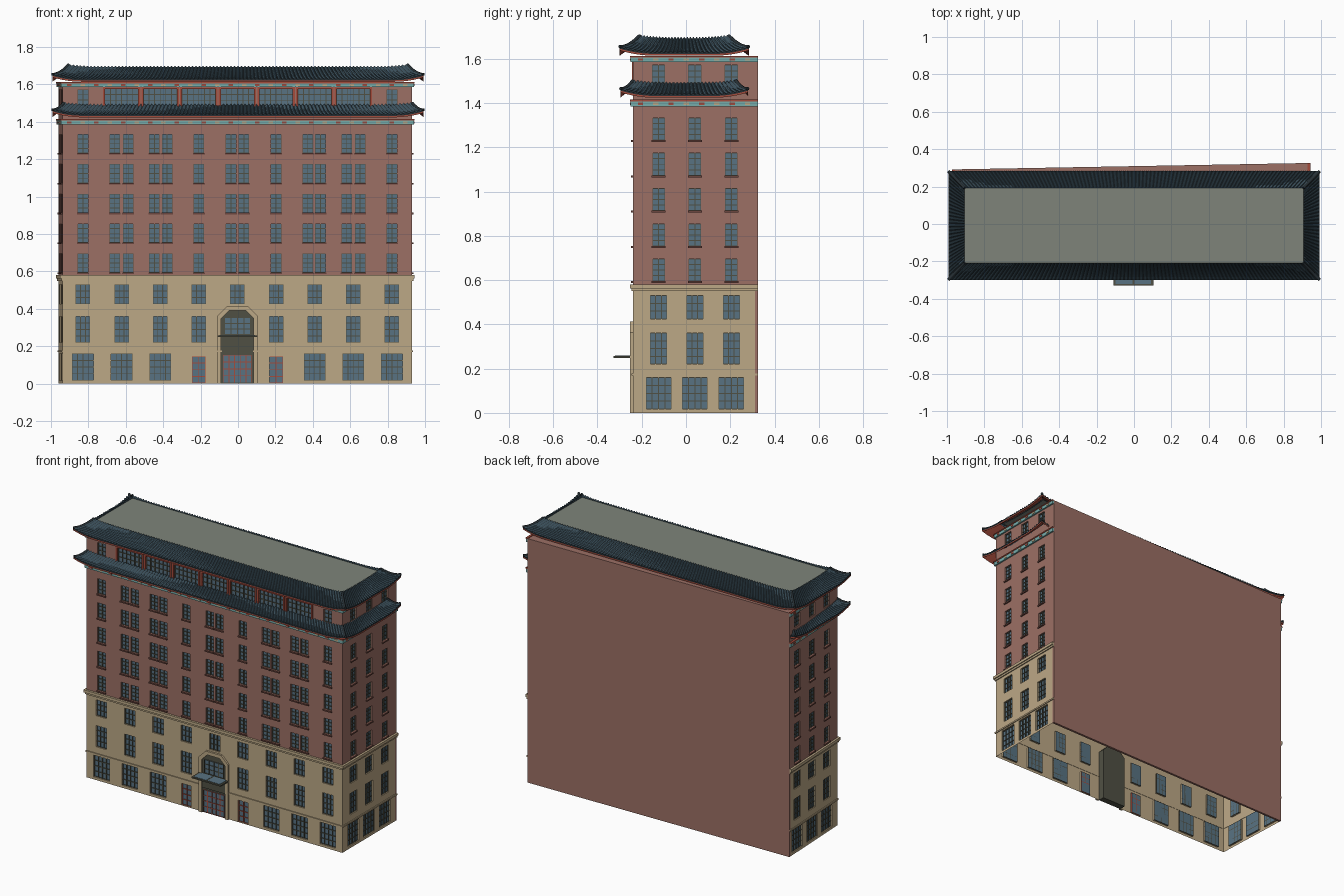
import bpy, bmesh
from mathutils import Vector

cube = bpy.data.objects.get("Cube")
if cube:
    bpy.data.objects.remove(cube)


def material(name, rgb):
    lin = [((c / 255 + 0.055) / 1.055) ** 2.4 for c in rgb] + [1]
    m = bpy.data.materials.new(name)
    m.use_nodes = True
    m.diffuse_color = lin
    m.node_tree.nodes["Principled BSDF"].inputs["Base Color"].default_value = lin
    return m


BRICK = material("brick", (156, 112, 101))
STONE = material("sandstone", (188, 168, 134))
GLASS = material("window_glass", (88, 114, 130))
BAR = material("olive_metal", (80, 80, 68))
RED = material("rust_red", (165, 76, 60))
TEAL = material("teal_paint", (118, 172, 170))
SLATE = material("roof_slate", (60, 82, 94))
DARK = material("roof_shadow", (38, 47, 52))
DECK = material("roof_deck", (126, 132, 122))
SILL = material("dark_brick", (108, 70, 62))

# Parts collect geometry and become objects at the end
parts = {}


def part(name, *mats):
    if name not in parts:
        parts[name] = (bmesh.new(), mats)
    return parts[name][0]


def face(bm, pts, mat=0):
    f = bm.faces.new([bm.verts.new(p) for p in pts])
    f.material_index = mat


def prism(bm, low, high):
    """Closed solid between two matching loops of points."""
    a = [bm.verts.new(p) for p in low]
    b = [bm.verts.new(p) for p in high]
    bm.faces.new(a[::-1])
    bm.faces.new(b)
    for i in range(len(a)):
        j = (i + 1) % len(a)
        bm.faces.new((a[i], a[j], b[j], b[i]))


class Wall:
    """Flat wall addressed by run u, height z and outward depth d."""

    def __init__(self, origin, run, out, u0, u1):
        self.o, self.r, self.n = Vector(origin), Vector(run), Vector(out)
        self.u0, self.u1 = u0, u1

    def at(self, u, z, d=0.0):
        return self.o + self.r * u + self.n * d + Vector((0, 0, z))

    def quad(self, bm, u0, u1, z0, z1, d=0.0):
        face(bm, [self.at(u, z, d) for u, z in ((u0, z0), (u1, z0), (u1, z1), (u0, z1))])

    def box(self, bm, u0, u1, z0, z1, d0, d1):
        loops = [[self.at(u, z, d) for u, z in ((u0, z0), (u1, z0), (u1, z1), (u0, z1))]
                 for d in (d0, d1)]
        prism(bm, *loops)

    def bars(self, bm, u0, u1, z0, z1, cols, rows, d=-0.012, w=0.0022):
        for i in range(cols + 1):
            u = u0 + (u1 - u0) * i / cols
            self.box(bm, max(u0, u - w), min(u1, u + w), z0, z1, d, d + 0.006)
        for i in range(rows + 1):
            z = z0 + (z1 - z0) * i / rows
            self.box(bm, u0, u1, max(z0, z - w), min(z1, z + w), d, d + 0.005)

    def band(self, bm, z0, z1, windows, depth=0.012):
        """One storey: wall strip with recessed windows (u, width, low, high, cols, rows, bar part)."""
        glass, u = part("window_glass", GLASS), self.u0
        for c, w, lo, hi, cols, rows, bar in sorted(windows):
            a, b = c - w / 2, c + w / 2
            self.quad(bm, u, a, z0, z1)
            self.quad(bm, a, b, z0, lo)
            self.quad(bm, a, b, hi, z1)
            self.quad(glass, a, b, lo, hi, -depth)
            corners = [(a, lo), (b, lo), (b, hi), (a, hi)]
            for p, q in zip(corners, corners[1:] + corners[:1]):
                face(bm, [self.at(*p), self.at(*q), self.at(*q, -depth), self.at(*p, -depth)])
            self.bars(bar, a, b, lo, hi, cols, rows)
            u = b
        self.quad(bm, u, self.u1, z0, z1)


front = Wall((0, -0.24, 0), (1, 0, 0), (0, -1, 0), -0.937, 0.93)
right = Wall((0.93, 0, 0), (0, 1, 0), (1, 0, 0), -0.24, 0.312)
left = Wall((-0.947, 0, 0), (0.043, -1, 0), (-1, 0, 0), -0.28, 0.24)

bars, red_bars = part("window_bars", BAR), part("red_bars", RED)
brick, stone = part("brick_walls", BRICK), part("stone_base_walls", STONE)
sills = part("window_sills", SILL)

MID, STEP = -0.003, 0.2065
bays = [MID + STEP * i for i in range(-4, 5)]
side_cols = {right: (-0.124, 0.04, 0.205), left: (-0.205, -0.04, 0.124)}
pairs = [MID + s * c for s in (-1, 1) for c in (0.0345, 0.41 - 0.034, 0.41 + 0.034,
                                                0.62 - 0.036, 0.62 + 0.036)]
singles = [bays[0], bays[3], bays[5], bays[8]]

for wall in (front, right, left):
    is_front = wall is front
    cols = bays if is_front else side_cols[wall]
    # Stone storeys
    ground = [(c, 0.115, 0.017, 0.16, 4, 4, bars) for c in cols
              if not is_front or abs(c - MID) > 0.3]
    if is_front:
        ground += [(bays[i], 0.072, 0.003, 0.145, 2, 4, red_bars) for i in (3, 5)]
    wall.band(stone, 0, 0.19, ground)
    wall.band(stone, 0.19, 0.39, [(c, 0.077, 0.22, 0.36, 3, 4, bars) for c in cols
                                  if not is_front or c != bays[4]])
    wall.band(stone, 0.39, 0.57, [(c, 0.077, 0.425, 0.53, 3, 3, bars) for c in cols])
    # Brick storeys
    cols = pairs + singles if is_front else cols
    edges = [0.57] + [0.725 + 0.16 * i for i in range(4)] + [1.385]
    for i in range(5):
        lo = 0.595 + 0.1595 * i
        wall.band(brick, edges[i], edges[i + 1],
                  [(c, 0.056, lo, lo + 0.1, 2, 4, bars) for c in cols])
        for c in cols:
            wall.box(sills, c - 0.032, c + 0.032, lo - 0.009, lo, -0.002, 0.008)
    # Top storey between the roofs
    if is_front:
        top = [(c, 0.18, 1.48, 1.578, 6, 3, bars) for c in bays[1:-1]]
        top += [(c, 0.058, 1.49, 1.572, 2, 3, bars) for c in (bays[0], bays[-1])]
        frame = part("red_window_frames", RED)
        for c in bays[1:-1]:
            for s in (-1, 1):
                u = c + s * 0.0945
                wall.box(frame, u - 0.0055, u + 0.0055, 1.47, 1.585, -0.004, 0.005)
            wall.box(frame, c - 0.095, c + 0.095, 1.576, 1.584, -0.004, 0.005)
    else:
        top = [(c, 0.06, 1.49, 1.572, 2, 3, bars) for c in cols]
    wall.band(brick, 1.385, 1.61, top)
    # Painted ornaments along the frieze bands
    n = 26 if is_front else 8
    for z in (1.392, 1.592):
        for i in range(n):
            u = wall.u0 + (wall.u1 - wall.u0) * (i + 0.5) / n
            plate = part("frieze_ornament_stone", STONE) if i % 2 else part("frieze_ornament_red", RED)
            wall.box(plate, u - 0.012, u + 0.012, z, z + 0.01, 0, 0.0125)

# Back wall and cap under the roof
plan = [(-0.959, 0.278), (0.93, 0.311), (0.93, 0.326), (-0.96, 0.292)]
prism(part("back_wall", BRICK), [(x, y, 0) for x, y in plan], [(x, y, 1.61) for x, y in plan])
outline = [(-0.937, -0.24), (0.93, -0.24), (0.93, 0.312), (-0.959, 0.28)]
face(part("wall_cap", BRICK), [(x, y, 1.609) for x, y in outline])


# Horizontal courses wrapping front and sides
def course(name, mat, z0, z1, out):
    bm = part(name, mat)
    front.box(bm, front.u0 - out, front.u1 + out, z0, z1, -0.002, out)
    right.box(bm, right.u0 - out / 2, 0.325, z0, z1, -0.002, out)
    left.box(bm, -0.291, left.u1 + out / 2, z0, z1, -0.002, out)


course("stone_cornice", STONE, 0.562, 0.58, 0.014)
course("stone_cornice_step", STONE, 0.55, 0.563, 0.007)
course("stone_string_course", STONE, 0.168, 0.178, 0.006)
course("lower_frieze", TEAL, 1.385, 1.408, 0.01)
course("lower_frieze_trim", RED, 1.408, 1.416, 0.014)
course("upper_frieze", TEAL, 1.586, 1.606, 0.01)
course("upper_frieze_trim", RED, 1.606, 1.613, 0.014)


# Swept tile roofs with lifted corners
def roof(name, inner, outer, z_in, z_out):
    bm = part(name, SLATE, DARK, RED)
    cy = -0.008
    # rows: slope position, drop, rib height, material of the strip ending here
    rows = [(0, -0.02, 0, 1)] + [(i / 6, 0, 0.006, 0) for i in range(7)]
    rows += [(1, -0.006, 0, 1), (1, -0.014, 0, 2), (0.1, -0.012, 0, 2)]

    def point(t, side, s, drop, rib):
        hx, hy = (a + (b - a) * s for a, b in zip(inner, outer))
        along, across = (hx, hy) if side % 2 == 0 else (hy, hx)
        near = max(0, 1 - (1 - abs(t)) * along / 0.16)
        z = z_out + (z_in - z_out) * (1 - s) ** 1.5 + drop + rib
        z += near ** 2 * (0.01 + 0.014 * s * s)
        p = (t * along, -across)
        for _ in range(side):
            p = (-p[1], p[0])
        return Vector((p[0], p[1] + cy, z))

    for side in range(4):
        n = 4 * (96 if side % 2 == 0 else 28) + 3
        grid = [[bm.verts.new(point(2 * i / n - 1, side, s, drop, rib * (i % 4 in (1, 2))))
                 for i in range(n + 1)] for s, drop, rib, _ in rows]
        for r in range(1, len(rows)):
            for i in range(n):
                f = bm.faces.new((grid[r][i], grid[r][i + 1], grid[r - 1][i + 1], grid[r - 1][i]))
                f.material_index = rows[r][3] or int(i % 4 == 3)
        # Hip ridge on the corner
        cu = bpy.data.curves.new(name + "_hip_ridge", "CURVE")
        cu.dimensions, cu.bevel_depth, cu.bevel_resolution = "3D", 0.008, 1
        cu.use_fill_caps = True
        sp = cu.splines.new("POLY")
        sp.points.add(6)
        for k, q in enumerate(sp.points):
            q.co = (*point(1, side, k / 6, 0.003, 0), 1)
        cu.materials.append(DARK)
        bpy.context.collection.objects.link(bpy.data.objects.new(cu.name, cu))


roof("lower_roof", (0.93, 0.232), (0.993, 0.288), 1.488, 1.438)
roof("upper_roof", (0.905, 0.2), (0.993, 0.292), 1.692, 1.628)
face(part("roof_deck", DECK), [(sx * 0.907, -0.008 + sy * 0.202, 1.685)
                               for sx, sy in ((-1, -1), (1, -1), (1, 1), (-1, 1))])


# Entrance with chamfered arch
def arch(w, top, cut):
    return [(-w, 0), (-w, top - cut), (-w + cut, top), (w - cut, top), (w, top - cut), (w, 0)]


surround = part("entrance_surround", STONE)
outer_arch, inner_arch = arch(0.107, 0.413, 0.05), arch(0.087, 0.39, 0.042)
for i in range(5):
    strip = [outer_arch[i], outer_arch[i + 1], inner_arch[i + 1], inner_arch[i]]
    prism(surround, *[[front.at(u + MID, z, d) for u, z in strip] for d in (0.0, 0.013)])
prism(part("entrance_backing", BAR), *[[front.at(u + MID, z, d) for u, z in inner_arch]
                                       for d in (-0.04, 0.002)])
for lo, hi, w, cols, rows, bar in ((0.005, 0.152, 0.076, 5, 4, red_bars),
                                   (0.262, 0.352, 0.07, 4, 3, bars)):
    front.box(part("entrance_glass", GLASS), MID - w, MID + w, lo, hi, 0, 0.005)
    front.bars(bar, MID - w, MID + w, lo, hi, cols, rows, 0.003)
front.box(part("entrance_sign_panel", BAR), MID - 0.083, MID + 0.083, 0.165, 0.243, 0, 0.01)
front.box(part("entrance_canopy", BAR), MID - 0.107, MID + 0.107, 0.249, 0.258, 0, 0.088)
for u in (-0.05, 0.05):
    front.box(part("canopy_glass", GLASS), MID + u - 0.045, MID + u + 0.045, 0.258, 0.2595, 0.01, 0.08)

# Turn the collected parts into objects
for name, (bm, mats) in parts.items():
    if name not in ("brick_walls", "stone_base_walls", "window_glass", "roof_deck", "wall_cap"):
        bmesh.ops.remove_doubles(bm, verts=bm.verts, dist=1e-6)
        bmesh.ops.recalc_face_normals(bm, faces=bm.faces)
    me = bpy.data.meshes.new(name)
    bm.to_mesh(me)
    bm.free()
    for m in mats:
        me.materials.append(m)
    bpy.context.collection.objects.link(bpy.data.objects.new(name, me))
